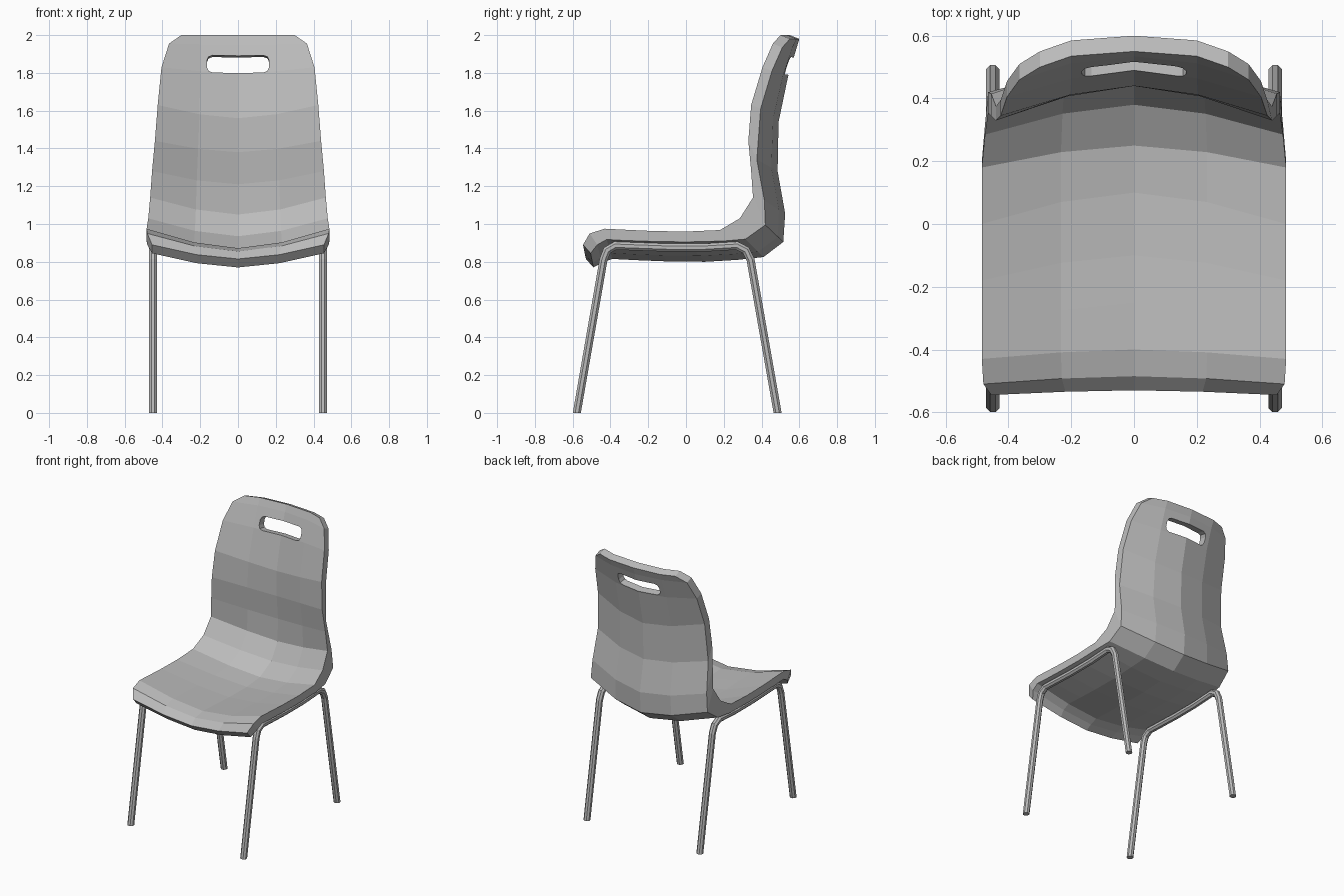
import bpy
import bmesh
import math
from mathutils import Vector

if "Cube" in bpy.data.objects:
    bpy.data.objects.remove(bpy.data.objects["Cube"], do_unlink=True)

grey = bpy.data.materials.new("plain_grey")
grey.use_nodes = True
grey.diffuse_color = (0.5, 0.5, 0.5, 1)
grey.node_tree.nodes["Principled BSDF"].inputs["Base Color"].default_value = grey.diffuse_color


def finish(bm, name):
    bmesh.ops.recalc_face_normals(bm, faces=bm.faces)
    mesh = bpy.data.meshes.new(name)
    bm.to_mesh(mesh)
    bm.free()
    mesh.materials.append(grey)
    obj = bpy.data.objects.new(name, mesh)
    bpy.context.collection.objects.link(obj)
    return obj


def bridge(bm, rings):
    """Join matching closed rings with quads and cap both ends."""
    n = len(rings[0])
    for a, b in zip(rings, rings[1:]):
        for i in range(n):
            j = (i + 1) % n
            bm.faces.new((a[i], a[j], b[j], b[i]))


# Shell rows from front lip to top of back:
# centre (y, z), side edge (y, z), half width, underside offset (y, z)
ROWS = [
    ((-.53, .815), (-.545, .89), .455, (.04, -.045)),
    ((-.485, .855), (-.51, .95), .48, (.04, -.06)),
    ((-.40, .872), (-.43, .975), .485, (.01, -.057)),
    ((-.25, .865), (-.33, .97), .485, (.0, -.057)),
    ((-.10, .857), (-.18, .963), .485, (.0, -.055)),
    ((.10, .855), (.0, .96), .485, (.0, -.055)),
    ((.25, .868), (.18, .968), .485, (.02, -.058)),
    ((.38, .935), (.285, 1.03), .475, (.03, -.11)),
    ((.45, 1.05), (.355, 1.14), .465, (.065, -.145)),
    ((.455, 1.21), (.345, 1.28), .455, (.07, -.155)),
    ((.44, 1.38), (.33, 1.44), .44, (.045, -.10)),
    ((.44, 1.56), (.345, 1.63), .425, (.05, -.02)),
    ((.49, 1.80), (.405, 1.83), .405, (.05, -.02)),
    ((.535, 1.95), (.46, 1.955), .365, (.05, -.02)),
    ((.55, 2.0), (.50, 2.0), .30, (.05, -.02)),
]


def shell_ring(bm, centre, edge, half, offset):
    mid = max(.2, half * .48)
    columns = [(-half, 1), (-mid, .3), (0, 0), (mid, .3), (half, 1)]
    top, under = [], []
    for x, t in columns:
        p = Vector((x, *Vector(centre).lerp(Vector(edge), t)))
        top.append(bm.verts.new(p))
        under.append(bm.verts.new(p + Vector((0, *offset))))
    return top + under[::-1]


bm = bmesh.new()
rings = [shell_ring(bm, *row) for row in ROWS]
bridge(bm, rings)
for ring in (rings[0], rings[-1]):
    for i in range(4):
        bm.faces.new((ring[i], ring[i + 1], ring[8 - i], ring[9 - i]))
shell = finish(bm, "seat_shell")

# Handle slot with rounded corners, cut through the upper back
bm = bmesh.new()
bmesh.ops.create_cube(bm, size=1)
for v in bm.verts:
    v.co *= Vector((.33, .4, .095))
depth_edges = [e for e in bm.edges
               if abs(e.verts[0].co.y - e.verts[1].co.y) > .1]
bmesh.ops.bevel(bm, geom=depth_edges, offset=.03, segments=2,
                profile=.5, affect='EDGES')
cutter = finish(bm, "slot_cutter")
cutter.location = (0, .53, 1.84)
cutter.rotation_euler.x = math.radians(-10)
cutter.hide_render = True
cut = shell.modifiers.new("handle_slot", 'BOOLEAN')
cut.operation = 'DIFFERENCE'
cut.solver = 'EXACT'
cut.object = cutter
bpy.context.view_layer.objects.active = shell
bpy.ops.object.modifier_apply(modifier=cut.name)
bpy.data.objects.remove(cutter, do_unlink=True)

# Bent tube frames: front foot, under the seat, rear foot
PATH = [(-.578, 0), (-.437, .81), (-.418, .86), (-.375, .885), (-.1, .875),
        (.1, .875), (.27, .885), (.318, .86), (.342, .81), (.485, 0)]
RADIUS, SIDES = .023, 8


def leg_frame(name, x):
    bm = bmesh.new()
    pts = [Vector(p) for p in PATH]
    rings = []
    for i, p in enumerate(pts):
        if i == 0:
            across = Vector((-1, 0))
        elif i == len(pts) - 1:
            across = Vector((1, 0))
        else:
            d1 = (p - pts[i - 1]).normalized()
            d2 = (pts[i + 1] - p).normalized()
            along = (d1 + d2).normalized()
            across = Vector((-along.y, along.x)) / along.dot(d1)
        ring = []
        for k in range(SIDES):
            a = 2 * math.pi * (k + .5) / SIDES
            q = p + across * RADIUS * math.sin(a)
            ring.append(bm.verts.new((x + RADIUS * math.cos(a), q.x, q.y)))
        rings.append(ring)
    bridge(bm, rings)
    bm.faces.new(rings[0])
    bm.faces.new(rings[-1])
    return finish(bm, name)


for side, x in (("left", .45), ("right", -.45)):
    leg_frame(side + "_leg_frame", x)
